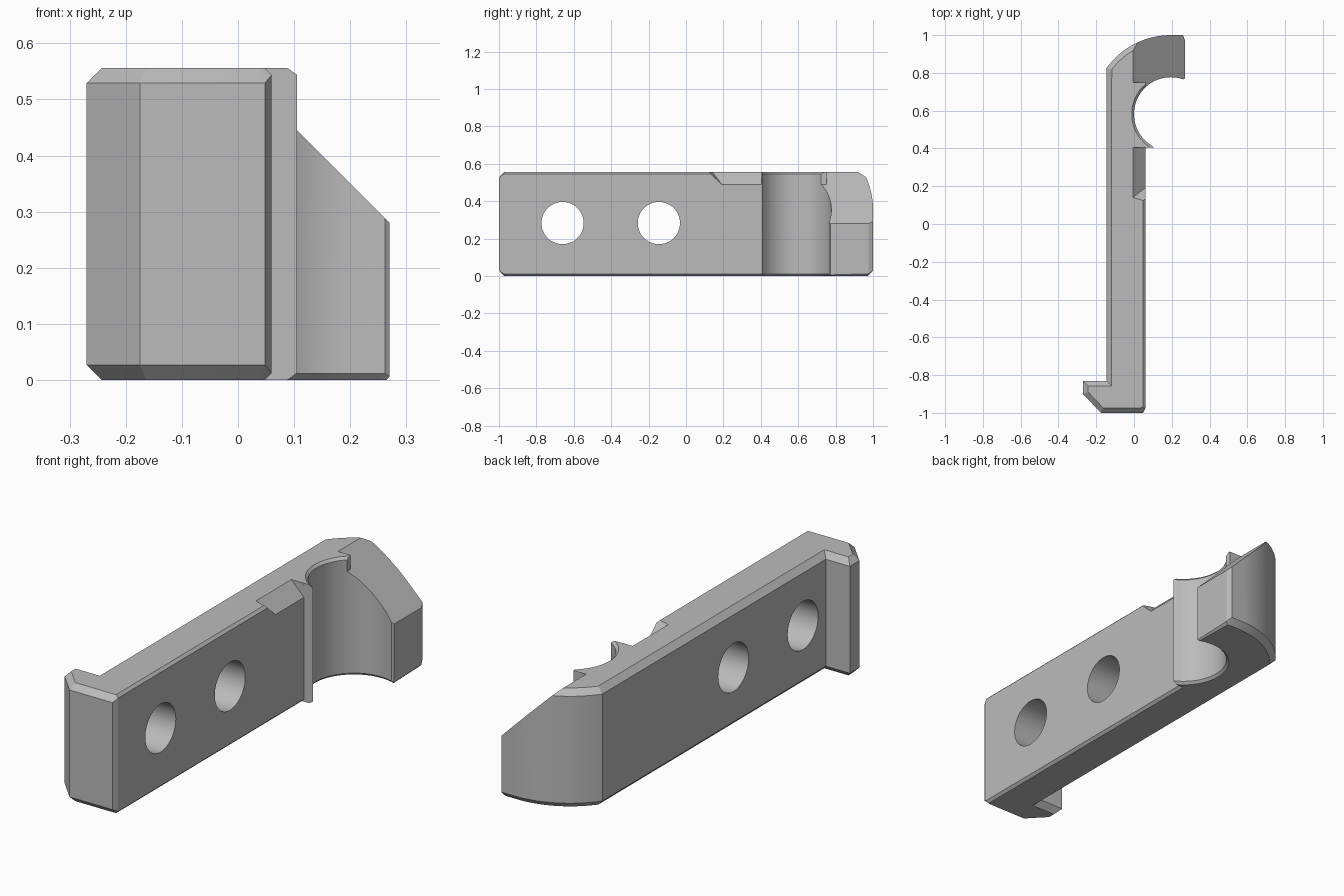
import bpy, bmesh, math
from mathutils import Vector

cube = bpy.data.objects.get("Cube")
if cube:
    bpy.data.objects.remove(cube, do_unlink=True)

HEIGHT = 0.556
WIDE, FINE, TINY = 0.027, 0.012, 0.006   # chamfer sizes

grey = bpy.data.materials.new("plain grey")
grey.use_nodes = True
colour = (0.5, 0.5, 0.5, 1)
grey.diffuse_color = colour
grey.node_tree.nodes["Principled BSDF"].inputs["Base Color"].default_value = colour


def loft(name, rings):
    """Skin matching rings of points, cap both ends, face outwards."""
    bm = bmesh.new()
    loops = [[bm.verts.new(p) for p in ring] for ring in rings]
    n = len(loops[0])
    for a, b in zip(loops, loops[1:]):
        for i in range(n):
            j = (i + 1) % n
            bm.faces.new((a[i], a[j], b[j], b[i]))
    bm.faces.new(loops[0][::-1])
    bm.faces.new(loops[-1])
    bm.normal_update()
    if bm.calc_volume(signed=True) < 0:
        bmesh.ops.reverse_faces(bm, faces=bm.faces[:])
    mesh = bpy.data.meshes.new(name)
    bm.to_mesh(mesh)
    bm.free()
    mesh.materials.append(grey)
    obj = bpy.data.objects.new(name, mesh)
    bpy.context.collection.objects.link(obj)
    return obj


def arc(cx, cy, r, start, end, steps):
    angles = [math.radians(start + (end - start) * i / steps) for i in range(steps + 1)]
    return [(cx + r * math.cos(a), cy + r * math.sin(a)) for a in angles]


def inset(outline, sizes):
    """Move each corner inwards by its own chamfer size."""
    result = []
    for i, p in enumerate(outline):
        p, before = Vector(p), Vector(outline[i - 1])
        after = Vector(outline[(i + 1) % len(outline)])
        d1, d2 = (p - before).normalized(), (after - p).normalized()
        n1, n2 = Vector((-d1.y, d1.x)), Vector((-d2.y, d2.x))
        result.append(p + (n1 + n2) / (1 + n1.dot(n2)) * sizes[i])
    return result


# Plan outline, counter-clockwise, as (points, chamfer size) runs
runs = [
    ([(-0.175, -1), (0.048, -1)], WIDE),                          # front end
    ([(0.06, -0.975), (0.06, 0.405), (0.105, 0.406)], FINE),      # flat side and lip
    (arc(0.195, 0.582, 0.195, 238, 70, 40), FINE),                # round socket
    ([(0.27, 0.772)], TINY),                                      # arm end
    ([(0.27, 0.975)], FINE),
    ([(0.258, 1)], WIDE),
    (arc(0.195, 0.58, 0.42, 90, 144, 18), WIDE),                  # curved back
    ([(-0.145, -0.83), (-0.27, -0.83), (-0.27, -0.9)], WIDE),     # hook
]
outline = [p for points, _ in runs for p in points]
sizes = [c for points, c in runs for _ in points]
inner = inset(outline, sizes)
# The front wall of the lip stays upright, without a chamfer
inner[3], inner[4] = (0.048, 0.405), (0.088, 0.4052)

# Bracket body with chamfered top and bottom edges
body = loft("bracket_body", [
    [(x, y, 0) for x, y in inner],
    [(x, y, c) for (x, y), c in zip(outline, sizes)],
    [(x, y, HEIGHT - c) for (x, y), c in zip(outline, sizes)],
    [(x, y, HEIGHT) for x, y in inner],
])


def cut(tool):
    tool.hide_render = True
    mod = body.modifiers.new(tool.name, 'BOOLEAN')
    mod.operation = 'DIFFERENCE'
    mod.solver = 'EXACT'
    mod.object = tool
    bpy.context.view_layer.objects.active = body
    bpy.ops.object.modifier_apply(modifier=mod.name)
    bpy.data.objects.remove(tool, do_unlink=True)


def slope_tool(name, x_start, x_end, front, back):
    """Wedge above the 45 degree plane; front gives y for a point (x, z)."""
    top = 0.65
    profile = [(x_start, 0.55 - x_start), (x_end, 0.55 - x_end),
               (x_end, top), (x_start, top)]
    return loft(name, [[(x, front(x, z), z) for x, z in profile],
                       [(x, back, z) for x, z in profile]])


# Slope across the arm, and its part beside the socket
cut(slope_tool("arm_slope_cutter", -0.08, 0.4, lambda x, z: 0.75, 1.2))
cut(slope_tool("socket_slope_cutter", 0.06, 0.41, lambda x, z: 0.6, 0.8))

# Sloped notch in the top edge with a slanted front end
cut(slope_tool("notch_cutter", -0.08, 0.2,
               lambda x, z: 0.14 - 0.31 * x - 1.08 * (z - 0.555), 0.404))

# Two round through holes
for y in (-0.66, -0.145):
    ring = arc(y, 0.283, 0.113, 0, 360, 48)[:-1]
    cut(loft("hole_cutter", [[(x, a, b) for a, b in ring] for x in (-0.5, 0.5)]))

# Smooth the curved walls, keep the chamfers crisp
bpy.ops.object.select_all(action='DESELECT')
body.select_set(True)
bpy.context.view_layer.objects.active = body
bpy.ops.object.shade_smooth_by_angle(angle=math.radians(25))
